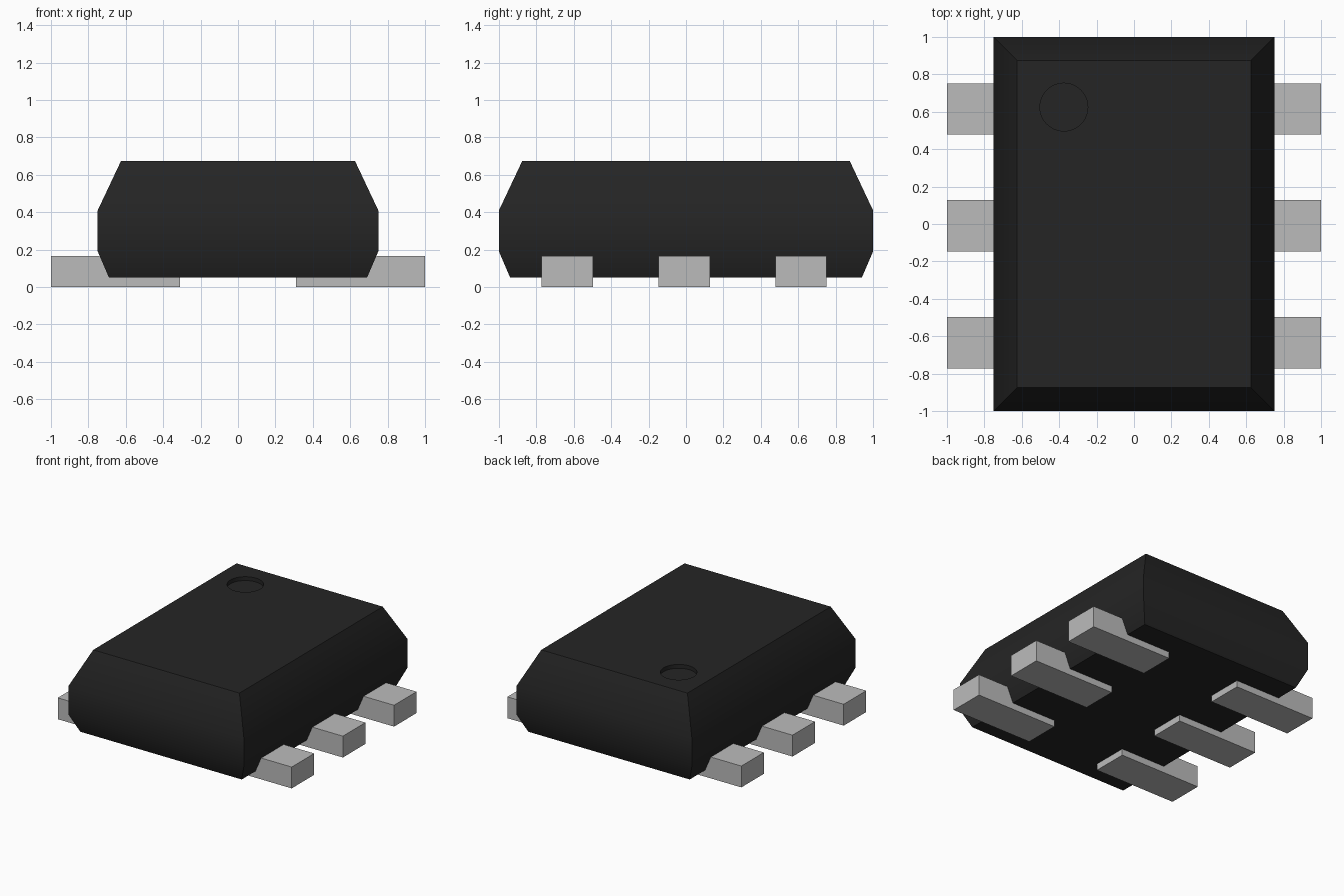
import bpy, bmesh, math

if "Cube" in bpy.data.objects:
    bpy.data.objects.remove(bpy.data.objects["Cube"])


def material(name, rgb):
    m = bpy.data.materials.new(name)
    m.use_nodes = True
    m.diffuse_color = (*rgb, 1)
    m.node_tree.nodes["Principled BSDF"].inputs["Base Color"].default_value = (*rgb, 1)
    return m


def add_object(name, bm, mat):
    bmesh.ops.recalc_face_normals(bm, faces=bm.faces)
    mesh = bpy.data.meshes.new(name)
    bm.to_mesh(mesh)
    bm.free()
    mesh.materials.append(mat)
    ob = bpy.data.objects.new(name, mesh)
    bpy.context.collection.objects.link(ob)
    return ob


black = material("black plastic", (0.018, 0.018, 0.018))
metal = material("grey metal", (0.5, 0.5, 0.5))

# Body: stacked rectangular sections (half width, half length, height)
sections = [(0.69, 0.94, 0.05), (0.75, 1.0, 0.19), (0.75, 1.0, 0.41), (0.625, 0.875, 0.675)]
bm = bmesh.new()
rings = [[bm.verts.new((sx * w, sy * l, z)) for sx, sy in ((-1, -1), (1, -1), (1, 1), (-1, 1))]
         for w, l, z in sections]
for low, high in zip(rings, rings[1:]):
    for i in range(4):
        j = (i + 1) % 4
        bm.faces.new((low[i], low[j], high[j], high[i]))
bm.faces.new(rings[0])
bm.faces.new(rings[-1])
body = add_object("body", bm, black)

# Round orientation dimple cut into the top
bm = bmesh.new()
bmesh.ops.create_cone(bm, cap_ends=True, segments=48, radius1=0.128, radius2=0.128, depth=0.1)
bmesh.ops.translate(bm, verts=bm.verts, vec=(-0.375, 0.625, 0.695))
cutter = add_object("dimple_cutter", bm, black)
cutter.hide_render = True
cut = body.modifiers.new("dimple", "BOOLEAN")
cut.operation = "DIFFERENCE"
cut.solver = "EXACT"
cut.object = cutter

bpy.context.view_layer.objects.active = body
body.select_set(True)
bpy.ops.object.modifier_apply(modifier=cut.name)
bpy.data.objects.remove(cutter)
bpy.ops.object.shade_smooth_by_angle(angle=math.radians(30))

# Flat contact pins, three on each side
for side, label in ((1, "left"), (-1, "right")):
    for y, place in ((-0.635, "front"), (-0.01, "middle"), (0.615, "back")):
        bm = bmesh.new()
        bmesh.ops.create_cube(bm, size=1)
        bmesh.ops.scale(bm, verts=bm.verts, vec=(0.69, 0.275, 0.165))
        bmesh.ops.translate(bm, verts=bm.verts, vec=(side * 0.655, y, 0.0825))
        add_object(f"{label}_{place}_pin", bm, metal)
